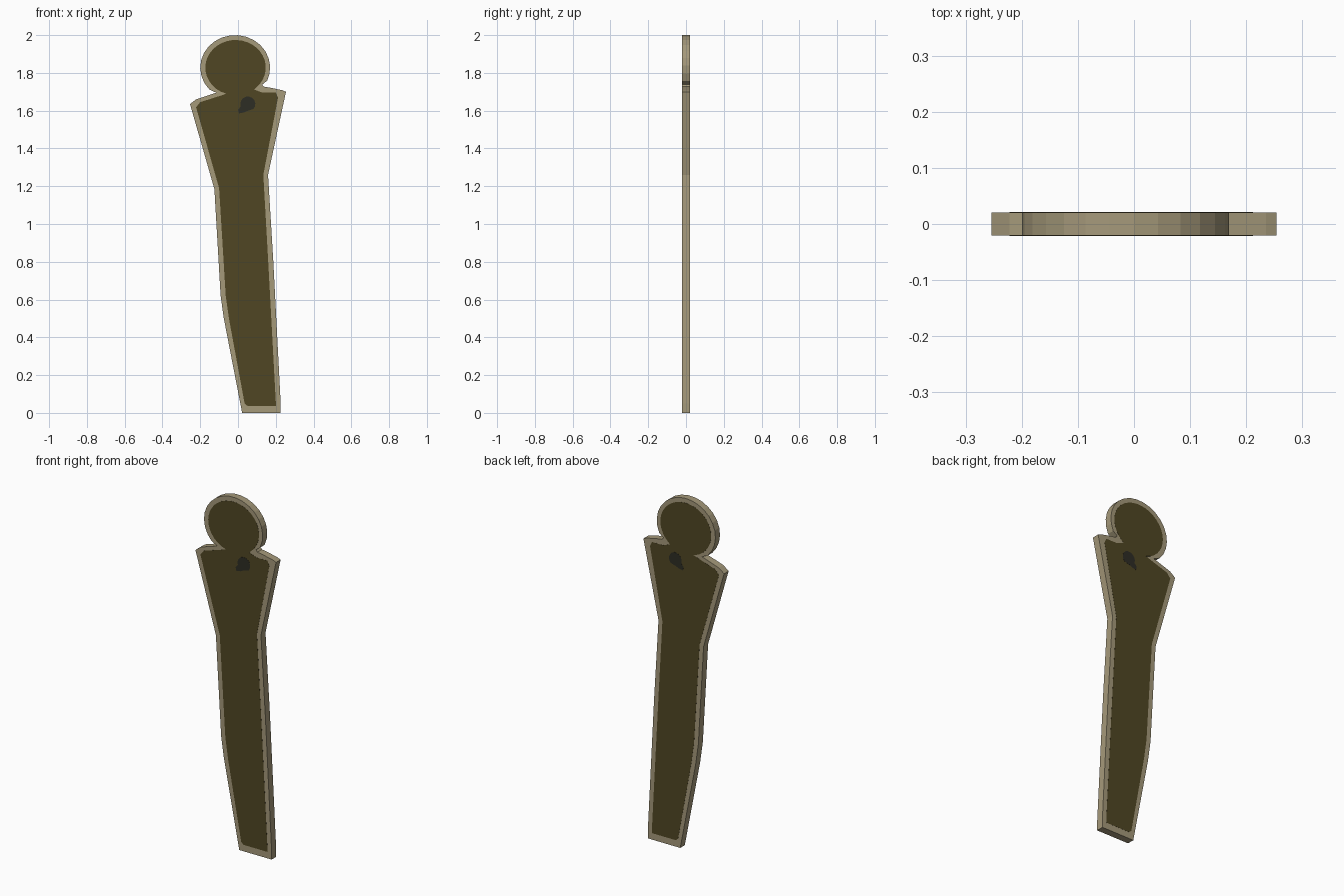
import bpy, bmesh, math

if "Cube" in bpy.data.objects:
    bpy.data.objects.remove(bpy.data.objects["Cube"])

BACK, FRONT = 0.0205, -0.0205
PROUD = 0.0006  # painted plates sit just above the surface


def material(name, rgb):
    m = bpy.data.materials.new(name)
    m.diffuse_color = (*rgb, 1)
    m.use_nodes = True
    m.node_tree.nodes["Principled BSDF"].inputs["Base Color"].default_value = m.diffuse_color
    return m


def arc(cx, cz, rx, rz, a0, a1, n):
    angles = [math.radians(a0 + (a1 - a0) * i / n) for i in range(n + 1)]
    return [(cx + rx * math.cos(a), cz + rz * math.sin(a)) for a in angles]


def slab(name, outline, y0, y1, mat):
    """Extrude an x-z outline from y0 to y1."""
    bm = bmesh.new()
    face = bm.faces.new([bm.verts.new((x, y0, z)) for x, z in outline])
    ext = bmesh.ops.extrude_face_region(bm, geom=[face])
    moved = [v for v in ext["geom"] if isinstance(v, bmesh.types.BMVert)]
    bmesh.ops.translate(bm, verts=moved, vec=(0, y1 - y0, 0))
    bmesh.ops.recalc_face_normals(bm, faces=bm.faces)
    bmesh.ops.triangulate(bm, faces=[f for f in bm.faces if len(f.verts) > 4])
    me = bpy.data.meshes.new(name)
    bm.to_mesh(me)
    bm.free()
    me.materials.append(mat)
    ob = bpy.data.objects.new(name, me)
    bpy.context.collection.objects.link(ob)
    return ob


tan = material("pale tan", (0.376, 0.319, 0.195))
olive = material("dark olive", (0.080, 0.061, 0.017))
charcoal = material("charcoal", (0.027, 0.026, 0.018))

# Pale body: round head, neck notches, shoulders, waist, tapered foot
body = arc(-0.015, 1.828, 0.185, 0.172, -24, 222, 18) + [
    (-0.115, 1.695), (-0.222, 1.66), (-0.254, 1.635), (-0.125, 1.185),
    (-0.092, 0.62), (-0.075, 0.50), (0.022, 0.0), (0.226, 0.0),
    (0.226, 0.05), (0.187, 0.80), (0.159, 1.26), (0.254, 1.70), (0.235, 1.708),
    (0.17, 1.722), (0.137, 1.727), (0.128, 1.738)]
slab("body", body, FRONT, BACK, tan)

# Dark inlay on both sides, leaving a pale rim
inlay = arc(-0.013, 1.828, 0.16, 0.146, -46, 240, 28) + [
    (-0.062, 1.69), (-0.09, 1.68), (-0.20, 1.645), (-0.222, 1.618),
    (-0.10, 1.19), (-0.065, 0.62), (-0.048, 0.50), (0.035, 0.05), (0.05, 0.037),
    (0.20, 0.037), (0.20, 0.06), (0.16, 0.80), (0.134, 1.26), (0.212, 1.67),
    (0.20, 1.695), (0.13, 1.695), (0.085, 1.712)]

# Small irregular spot on the chest
spot = arc(0.052, 1.635, 0.04, 0.04, -40, 200, 10) + [
    (0.0, 1.605), (0.005, 1.585), (0.03, 1.59), (0.045, 1.597)]

for side, y, d in (("front", FRONT, -1), ("back", BACK, 1)):
    slab(side + "_inlay", inlay, y - d * 0.002, y + d * PROUD, olive)
    slab(side + "_spot", spot, y - d * 0.002, y + d * 2 * PROUD, charcoal)
